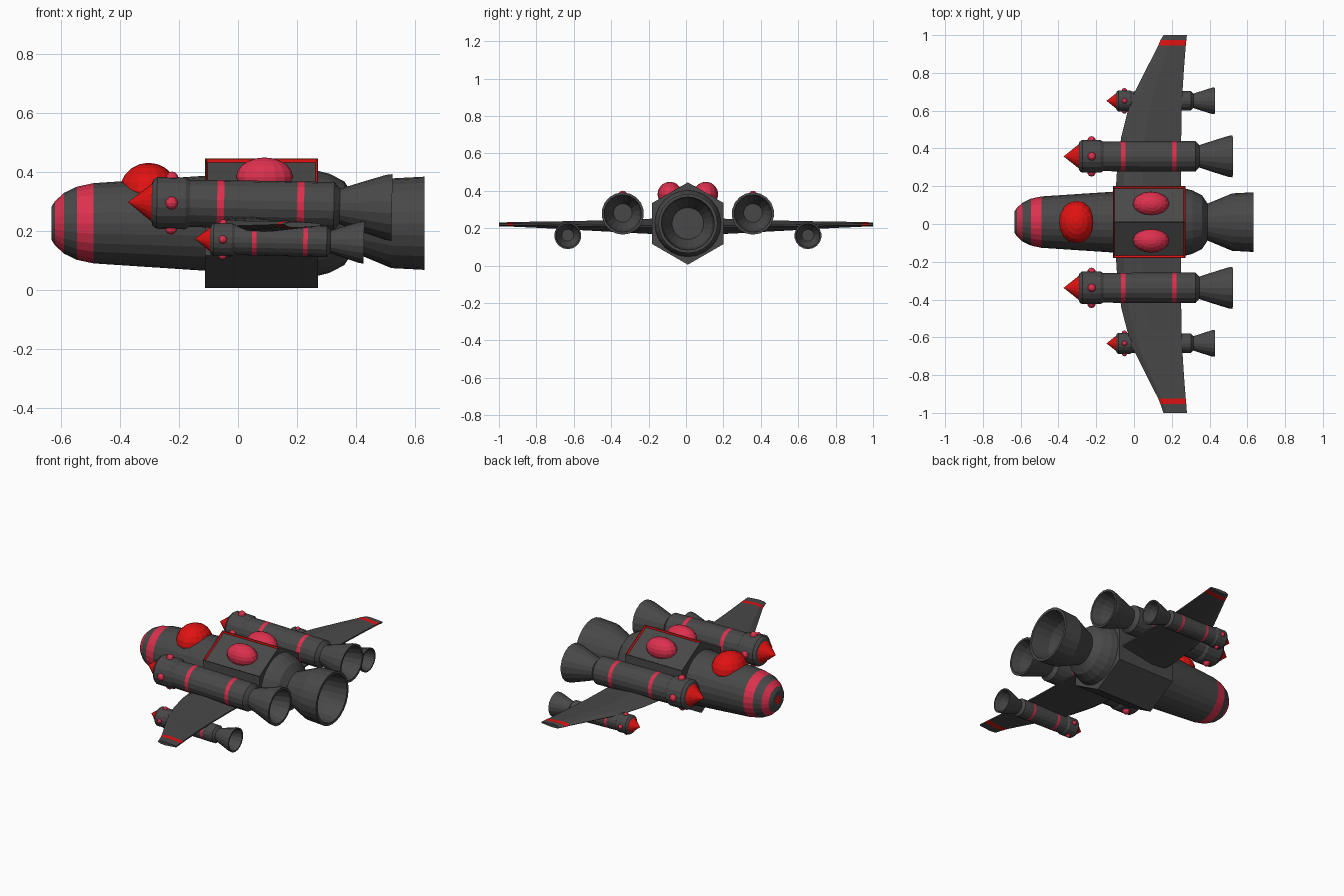
import bpy, bmesh, math
from mathutils import Matrix, Vector

if "Cube" in bpy.data.objects:
    bpy.data.objects.remove(bpy.data.objects["Cube"])

YC = 0.01      # centre line of the ship
ZC = 0.225     # height of the hull axis


def material(name, rgb):
    m = bpy.data.materials.new(name)
    m.diffuse_color = (*rgb, 1)
    m.use_nodes = True
    m.node_tree.nodes["Principled BSDF"].inputs["Base Color"].default_value = m.diffuse_color
    return m


MATS = [material("dark_grey", (0.065, 0.065, 0.065)),
        material("red", (0.75, 0.006, 0.006)),
        material("pink_red", (0.72, 0.03, 0.075))]
GREY, RED, PINK = 0, 1, 2


def finish(name, bm, matrix=None):
    if matrix:
        bm.transform(matrix)
    bmesh.ops.recalc_face_normals(bm, faces=bm.faces[:])
    me = bpy.data.meshes.new(name)
    bm.to_mesh(me)
    bm.free()
    for m in MATS:
        me.materials.append(m)
    ob = bpy.data.objects.new(name, me)
    bpy.context.collection.objects.link(ob)
    return ob


def lathe(name, profile, matrix, sides):
    """Turn (x, radius, colour of the band that follows) around the x axis."""
    bm = bmesh.new()
    rings = []
    for x, r, _ in profile:
        if r == 0:
            rings.append([bm.verts.new((x, 0, 0))] * sides)
        else:
            angs = [2 * math.pi * i / sides for i in range(sides)]
            rings.append([bm.verts.new((x, r * math.sin(a), r * math.cos(a))) for a in angs])
    for k in range(len(rings) - 1):
        a, b = rings[k], rings[k + 1]
        for i in range(sides):
            j = (i + 1) % sides
            vs = list(dict.fromkeys((a[i], a[j], b[j], b[i])))
            bm.faces.new(vs).material_index = profile[k][2]
    return finish(name, bm, matrix)


def ellipsoid(name, centre, radii, mat, u=16, v=10, matrix=None):
    bm = bmesh.new()
    bmesh.ops.create_uvsphere(bm, u_segments=u, v_segments=v, radius=1)
    for f in bm.faces:
        f.material_index = mat
    m = Matrix.Translation(centre) @ Matrix.Diagonal((*radii, 1))
    return finish(name, bm, matrix @ m if matrix else m)


# Main hull with striped nose and hollow tail nozzle
lathe("hull", [
    (-0.633, 0, RED), (-0.633, 0.025, GREY), (-0.633, 0.055, GREY),
    (-0.62, 0.075, PINK), (-0.59, 0.103, GREY), (-0.546, 0.124, PINK),
    (-0.49, 0.136, GREY), (-0.11, 0.161, GREY), (0.20, 0.170, GREY),
    (0.27, 0.178, GREY), (0.31, 0.168, GREY), (0.36, 0.142, GREY),
    (0.39, 0.098, GREY), (0.52, 0.152, GREY), (0.633, 0.158, GREY),
    (0.633, 0.142, GREY), (0.52, 0.130, GREY), (0.42, 0.085, GREY),
    (0.42, 0, GREY)], Matrix.Translation((0, YC, ZC)), 24)

# Cockpit canopy
ellipsoid("canopy", (-0.303, YC, 0.335), (0.098, 0.112, 0.095), RED)

# Hexagonal mid section, upper faces get a red-rimmed sunken panel
bm = bmesh.new()
ends = [[bm.verts.new((x, 0.22 * math.sin(a), 0.22 * math.cos(a)))
         for a in [math.pi / 3 * i for i in range(6)]] for x in (-0.112, 0.272)]
bm.faces.new(ends[0])
bm.faces.new(ends[1])
for i in range(6):
    j = (i + 1) % 6
    bm.faces.new((ends[0][i], ends[0][j], ends[1][j], ends[1][i]))
bmesh.ops.recalc_face_normals(bm, faces=bm.faces[:])
panels = [f for f in bm.faces if f.normal.z > 0.5]
bmesh.ops.inset_individual(bm, faces=panels, thickness=0.004)
rim = bmesh.ops.inset_individual(bm, faces=panels, thickness=0.009, depth=-0.010)
for f in rim["faces"]:
    f.material_index = RED
for f in panels:
    f.material_index = GREY
finish("hexagonal_section", bm, Matrix.Translation((0, YC, ZC)))

# Domes on the sunken panels
for s in (-1, 1):
    ellipsoid("panel_dome", (0.09, YC + s * 0.096, 0.382), (0.096, 0.066, 0.066), PINK)

# Rocket engine: cone, head, banded body, hollow nozzle
ENGINE = [
    (-0.373, 0, RED), (-0.293, 0.064, GREY), (-0.288, 0.078, GREY),
    (-0.275, 0.088, GREY), (-0.178, 0.088, GREY), (-0.163, 0.079, GREY),
    (-0.071, 0.081, PINK), (-0.047, 0.081, GREY), (0.20, 0.082, PINK),
    (0.224, 0.082, GREY), (0.325, 0.082, GREY), (0.345, 0.060, GREY),
    (0.43, 0.088, GREY), (0.50, 0.110, GREY), (0.522, 0.113, GREY),
    (0.522, 0.100, GREY), (0.47, 0.088, GREY), (0.38, 0.050, GREY), (0.38, 0, GREY)]


def engine(name, x, y, z, scale):
    m = (Matrix.Translation((x, y, z)) @ Matrix.Rotation(0.02, 4, 'Y')
         @ Matrix.Scale(scale, 4))
    lathe(name, ENGINE, m, 18)
    for i in range(4):
        a = i * math.pi / 2
        c = Vector((-0.225, 0.085 * math.sin(a), 0.085 * math.cos(a)))
        ellipsoid(name + "_stud", c, (0.022,) * 3, PINK, 10, 6, m)


for s in (-1, 1):
    engine("inner_engine", 0, YC + s * 0.348, 0.289, 1)
    engine("outer_engine", 0.093, YC + s * 0.642, 0.167, 0.64)

# Wings lofted from sections: distance, leading x, trailing x, bottom z, top z, colour
SECTIONS = [
    (0.10, -0.100, 0.250, 0.165, 0.256, GREY), (0.25, -0.092, 0.250, 0.172, 0.248, GREY),
    (0.45, -0.068, 0.250, 0.183, 0.242, GREY), (0.58, -0.035, 0.252, 0.190, 0.239, GREY),
    (0.68, 0.000, 0.256, 0.196, 0.237, GREY), (0.82, 0.070, 0.265, 0.203, 0.235, GREY),
    (0.934, 0.128, 0.274, 0.208, 0.233, RED), (0.963, 0.140, 0.277, 0.209, 0.232, GREY),
    (1.0, 0.156, 0.280, 0.210, 0.230, GREY)]
for s in (-1, 1):
    bm = bmesh.new()
    loops = []
    for d, le, te, zb, zt, _ in SECTIONS:
        y = s if d == 1.0 else YC + s * d
        mid, c = (zb + zt) / 2, te - le
        pts = [(le, mid), (le + 0.12 * c, zt - 0.2 * (zt - mid)), (le + 0.4 * c, zt),
               (te, mid + 0.004), (te, mid - 0.004), (le + 0.4 * c, zb),
               (le + 0.12 * c, zb + 0.2 * (mid - zb))]
        loops.append([bm.verts.new((x, y, z)) for x, z in pts])
    bm.faces.new(loops[0])
    bm.faces.new(loops[-1])
    for k in range(len(loops) - 1):
        a, b = loops[k], loops[k + 1]
        for i in range(len(a)):
            j = (i + 1) % len(a)
            bm.faces.new((a[i], a[j], b[j], b[i])).material_index = SECTIONS[k][5]
    finish("wing", bm)
